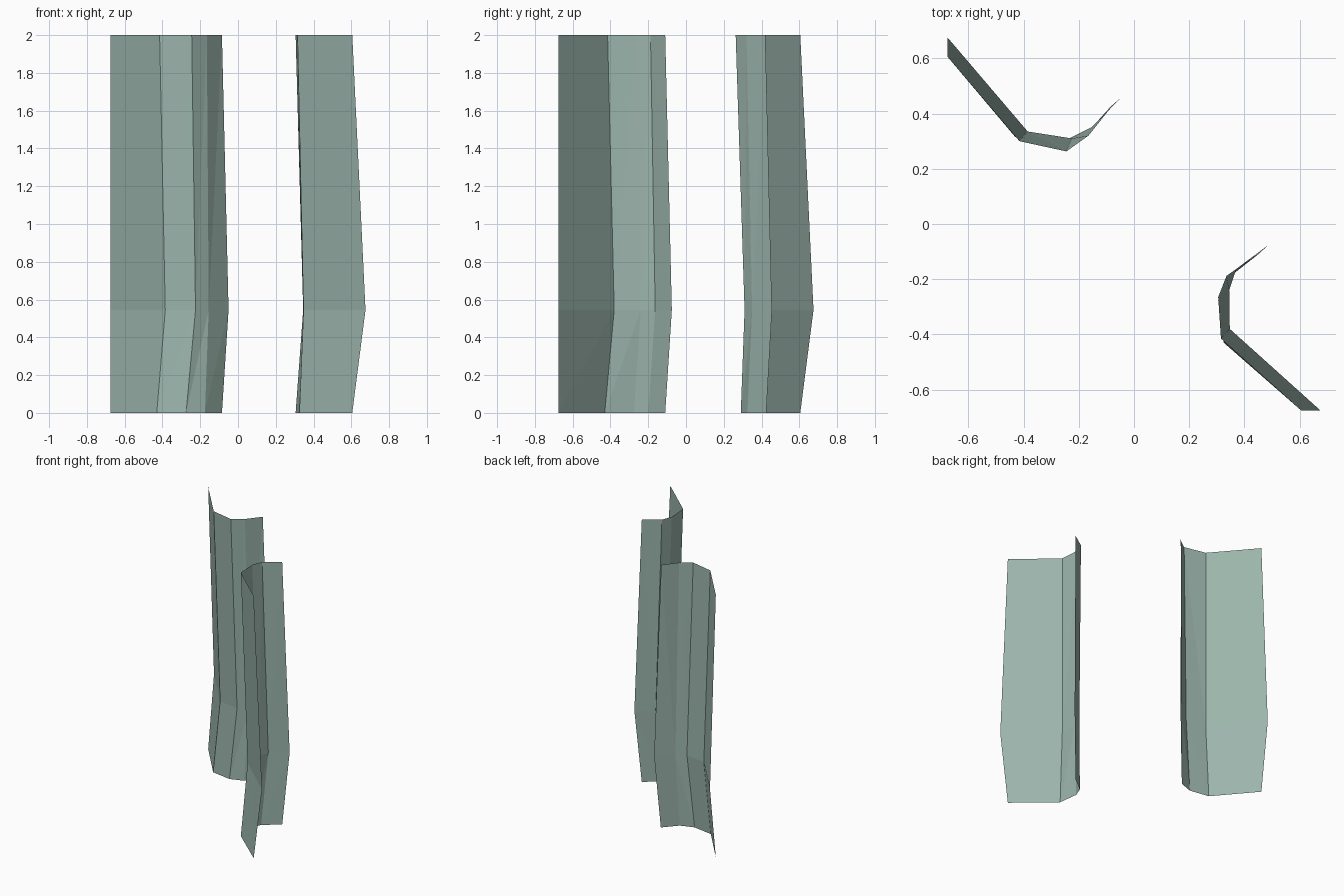
import bpy

if "Cube" in bpy.data.objects:
    bpy.data.objects.remove(bpy.data.objects["Cube"])

# single colour: dull grey-green cloth
cloth = bpy.data.materials.new("grey_green")
cloth.diffuse_color = (0.33, 0.46, 0.41, 1)
cloth.use_nodes = True
cloth.node_tree.nodes["Principled BSDF"].inputs["Base Color"].default_value = cloth.diffuse_color

LEVELS = (0.0, 0.545, 2.0)  # hem, bulge, top


def panel(name, rings):
    """Open folded sheet lofted through one (x, y) polyline per level."""
    n = len(rings[0])
    verts = [(x, y, z) for ring, z in zip(rings, LEVELS) for x, y in ring]
    faces = []
    for r in range(len(rings) - 1):
        for i in range(n - 1):
            a, b = r * n + i, r * n + i + 1
            c, d = b + n, a + n
            faces += [(a, b, c), (a, c, d)]
    mesh = bpy.data.meshes.new(name)
    mesh.from_pydata(verts, [], faces)
    mesh.materials.append(cloth)
    obj = bpy.data.objects.new(name, mesh)
    bpy.context.collection.objects.link(obj)
    return obj


# rear left folded panel
panel("rear_panel", [
    [(-.675, .605), (-.43, .315), (-.275, .29), (-.175, .325), (-.085, .425)],
    [(-.675, .675), (-.385, .335), (-.225, .31), (-.155, .35), (-.05, .455)],
    [(-.675, .605), (-.415, .30), (-.245, .263), (-.165, .32), (-.085, .42)],
])

# front right folded panel
panel("front_panel", [
    [(.605, -.675), (.325, -.43), (.305, -.275), (.335, -.20), (.45, -.11)],
    [(.675, -.675), (.347, -.38), (.345, -.24), (.37, -.163), (.488, -.075)],
    [(.605, -.675), (.315, -.415), (.305, -.265), (.335, -.188), (.45, -.11)],
])
